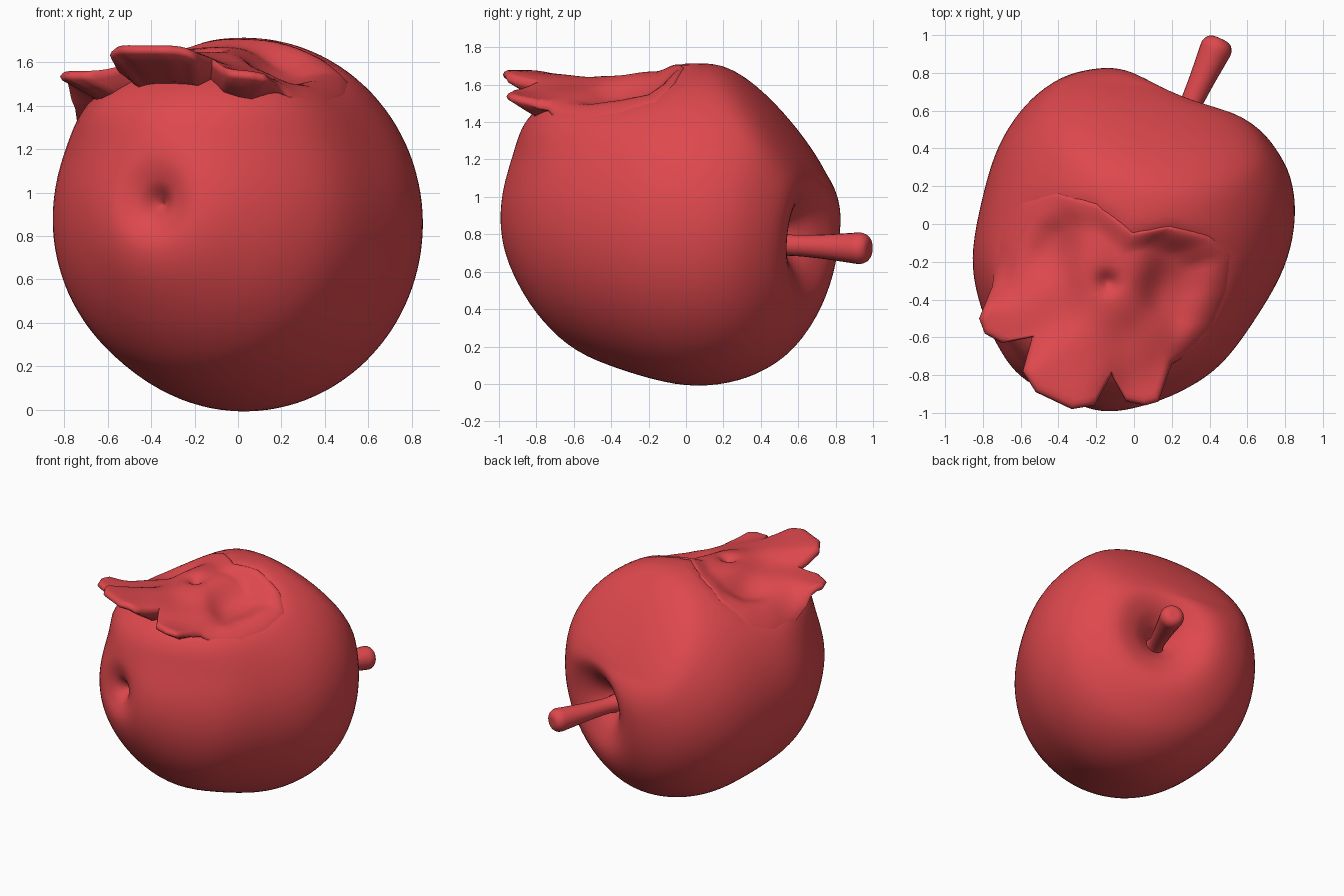
import bpy, bmesh, math
from mathutils import Vector
from mathutils.bvhtree import BVHTree

cube = bpy.data.objects.get("Cube")
if cube:
    bpy.data.objects.remove(cube, do_unlink=True)

red = bpy.data.materials.new("apple_red")
red.use_nodes = True
red.diffuse_color = (0.73, 0.065, 0.074, 1)
for node in red.node_tree.nodes:
    if node.type == 'BSDF_PRINCIPLED':
        node.inputs["Base Color"].default_value = red.diffuse_color


def clamp(value):
    return min(max(value, 0), 1)


def quads(rings):
    """Index faces joining neighbouring closed rings."""
    n = len(rings[0])
    return [(r * n + i, r * n + (i + 1) % n, (r + 1) * n + (i + 1) % n, (r + 1) * n + i)
            for r in range(len(rings) - 1) for i in range(n)]


def skin(name, rings, angle):
    """Join closed rings of points into one smooth shaded object."""
    mesh = bpy.data.meshes.new(name)
    mesh.from_pydata([p for ring in rings for p in ring], [], quads(rings))
    bm = bmesh.new()
    bm.from_mesh(mesh)
    bmesh.ops.remove_doubles(bm, verts=bm.verts, dist=0.0001)
    bmesh.ops.recalc_face_normals(bm, faces=bm.faces)
    bm.to_mesh(mesh)
    bm.free()
    mesh.materials.append(red)
    obj = bpy.data.objects.new(name, mesh)
    bpy.context.collection.objects.link(obj)
    bpy.ops.object.select_all(action='DESELECT')
    obj.select_set(True)
    bpy.context.view_layer.objects.active = obj
    bpy.ops.object.shade_smooth_by_angle(angle=math.radians(angle))


def smooth_curve(points, steps):
    """Catmull-Rom interpolation through a profile."""
    pts = [Vector(p) for p in points]
    pts = [pts[0]] + pts + [pts[-1]]
    out = []
    for a, b, c, d in zip(pts, pts[1:], pts[2:], pts[3:]):
        for k in range(steps):
            t = k / steps
            out.append(0.5 * (2 * b + (c - a) * t + (2 * a - 5 * b + 4 * c - d) * t * t
                              + (3 * b - a - 3 * c + d) * t ** 3))
    return out + [pts[-1]]


def lathe(profile, origin, axis, segments, stretch=1):
    """Rings around an axis; profile holds (distance along, radius)."""
    axis = Vector(axis).normalized()
    side = axis.cross(Vector((0, 0, 1))).normalized()
    up = side.cross(axis)
    turns = [math.tau * i / segments for i in range(segments)]
    return [[Vector(origin) + axis * p[0]
             + max(p[1], 0) * (side * math.cos(t) + up * stretch * math.sin(t))
             for t in turns] for p in profile]


# Apple body: tilted lathe, flatter at the upper back, fuller below the teeth
body_profile = smooth_curve((
    (0.51, 0), (0.53, 0.05), (0.6, 0.11), (0.68, 0.21), (0.725, 0.35), (0.68, 0.5),
    (0.55, 0.665), (0.35, 0.775), (0.1, 0.82), (-0.2, 0.79), (-0.5, 0.715),
    (-0.72, 0.575), (-0.9, 0.38), (-0.98, 0.22), (-0.96, 0.1), (-0.9, 0.03),
    (-0.87, 0)), 5)
body_rings = lathe(body_profile, (0, 0, 0.86), (0.39, 0.91, -0.1), 112, 1.05)
back_slope = Vector((0.16, 0.78, 0.6))
for ring in body_rings:
    for p in ring:
        over = max(p.dot(back_slope) - 1.13, 0)
        p -= back_slope * (over - over / (1 + 3.5 * over)) * clamp((p.z - 0.75) / 0.4)
        bulge = 0.09 * clamp(-p.y / 0.5) * math.exp(-((p.z - 1.45) / 0.18) ** 2)
        p += Vector((min(p.x, 0) - 0.1, -0.9, 0)) * bulge
body_tree = BVHTree.FromPolygons([p for ring in body_rings for p in ring],
                                 quads(body_rings))

# Outline of the carved face, seen from above
center = Vector((-0.15, -0.35))
corners = [Vector(p) for p in (
    (-0.72, -0.05), (-0.75, -0.33), (-0.82, -0.5), (-0.79, -0.58), (-0.7, -0.63),
    (-0.54, -0.6), (-0.59, -0.78), (-0.52, -0.89), (-0.33, -0.98), (-0.21, -0.96),
    (-0.12, -0.8), (-0.04, -0.94), (0.06, -0.96), (0.13, -0.94), (0.2, -0.74),
    (0.31, -0.68), (0.43, -0.55), (0.51, -0.35), (0.53, -0.16), (0.42, -0.06),
    (0.2, 0), (0, -0.04), (-0.2, 0.12), (-0.42, 0.18), (-0.62, 0.12))]
outline = [a.lerp(b, k / 4) for a, b in zip(corners, corners[1:] + corners[:1])
           for k in range(4)]
polar = [(math.atan2(*(p - center)), (p - center).length) for p in outline]

# Heights across the carved face: eye hollows, nose ridge and teeth
heights = (
    (-0.8, -0.53, 1.56), (-0.68, -0.2, 1.47), (-0.5, -0.08, 1.49), (-0.45, 0.12, 1.55),
    (-0.2, 0.05, 1.65), (-0.45, -0.4, 1.58), (-0.4, -0.95, 1.68), (-0.25, -0.7, 1.66),
    (-0.15, -0.4, 1.65), (-0.02, -0.12, 1.68), (0.05, -0.95, 1.57), (0, -0.65, 1.58),
    (0.25, -0.32, 1.49), (0.45, -0.6, 1.44), (0.2, -0.78, 1.5), (0.25, -0.1, 1.58),
    (0.48, -0.2, 1.48), (-0.15, -0.2, 1.67))


def outline_ratio(x, y):
    """0 at the middle of the face, 1 on its outline."""
    offset = Vector((x, y)) - center
    angle = math.atan2(*offset)
    near = min(polar, key=lambda q: abs(math.remainder(q[0] - angle, math.tau)))
    return offset.length / near[1]


def face_height(x, y):
    """Carved surface, settling onto the apple along its back and sides."""
    total = weight = 0
    for px, py, pz in heights:
        w = math.exp(-((x - px) ** 2 + (y - py) ** 2) / 0.026) + 1e-7
        total += w * pz
        weight += w
    nose = 0.05 * math.exp(-((x + 0.14) ** 2 + (y + 0.31) ** 2) / 0.003)
    height = total / weight - nose
    skin_point = body_tree.ray_cast(Vector((x, y, 3)), Vector((0, 0, -1)))[0]
    if skin_point:
        t = clamp((outline_ratio(x, y) - 0.6) / 0.36)
        settle = max(clamp((y + 0.42) / 0.2), clamp((x - 0.17) / 0.12))
        height += (skin_point.z - 0.002 - height) * settle * t * t * (3 - 2 * t)
    return height


# Hollow the body below the carved face
for ring in body_rings:
    for p in ring:
        if p.z > 1.2:
            ratio = outline_ratio(p.x, p.y)
            if ratio < 1:
                blend = clamp((1 - ratio) / 0.2)
                p.z -= blend * max(p.z - face_height(p.x, p.y) + 0.03, 0)
skin("apple_body", body_rings, 80)

# Carved face with overhanging teeth: (scale from the middle, drop)
layers = [(k / 24, 0) for k in range(24)]
layers += [(0.985, 0.01), (1, 0.025), (0.985, 0.042), (0.87, 0.08), (0.7, 0.15), (0, 0.2)]
face_rings = []
for scale, drop in layers:
    points = [center.lerp(corner, scale) for corner in outline]
    face_rings.append([Vector((p.x, p.y, face_height(p.x, p.y) - drop)) for p in points])
skin("carved_face", face_rings, 75)

# Stem, flaring toward a rounded tip
stem_profile = smooth_curve((
    (0, 0), (0, 0.065), (0.1, 0.056), (0.28, 0.065), (0.44, 0.08), (0.5, 0.084),
    (0.535, 0.068), (0.55, 0.04), (0.55, 0)), 3)
skin("stem", lathe(stem_profile, (0.23, 0.48, 0.745), (0.41, 0.9, -0.04), 20), 60)
